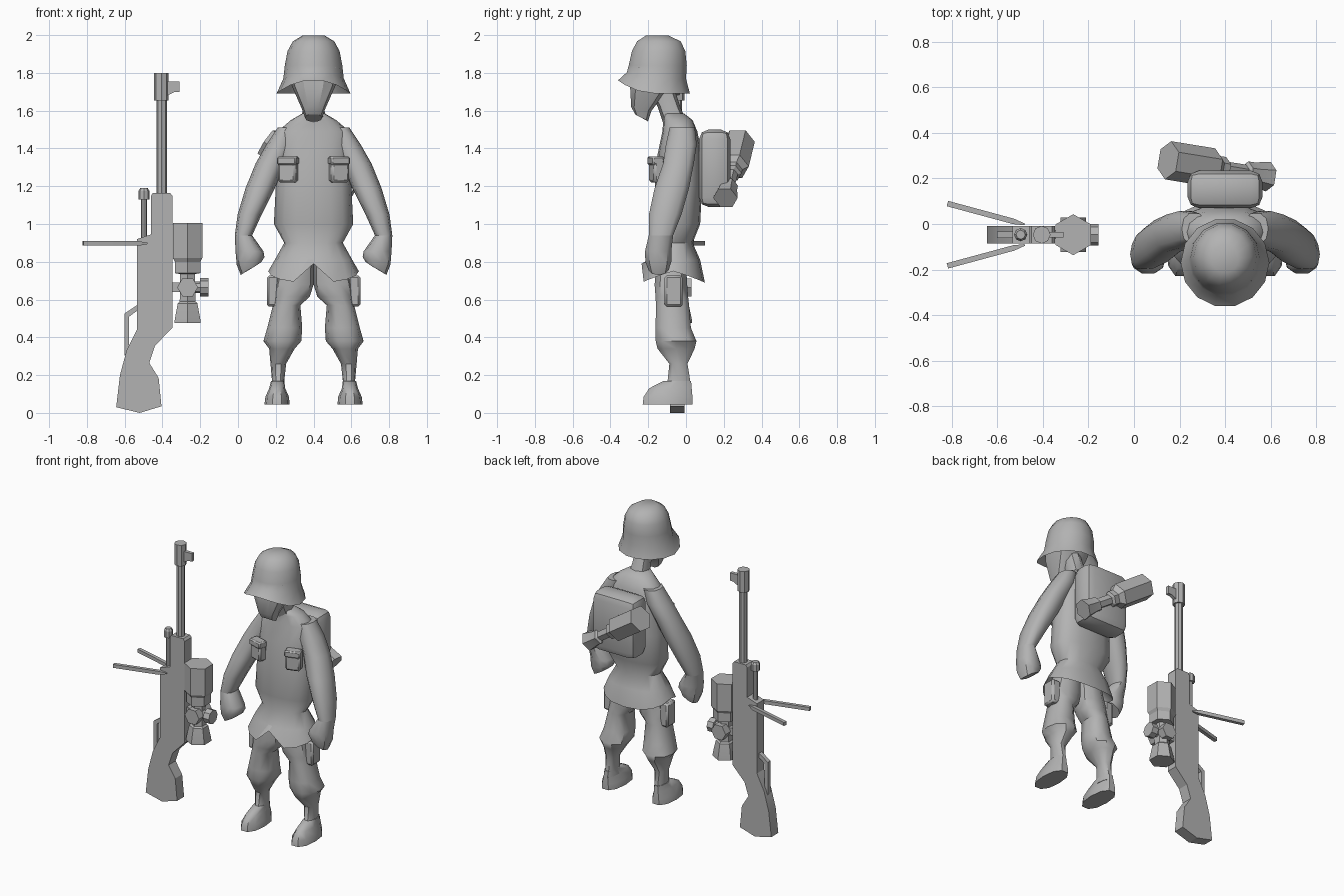
import bpy, bmesh, math
from mathutils import Vector

CX = 0.4      # centre line of the figure
RY = -0.047   # centre plane of the rifle

grey = bpy.data.materials.new("plain grey")
grey.diffuse_color = (0.45, 0.45, 0.45, 1)


def finish(name, bm, angle=35):
    bmesh.ops.recalc_face_normals(bm, faces=bm.faces)
    me = bpy.data.meshes.new(name)
    bm.to_mesh(me)
    bm.free()
    me.materials.append(grey)
    ob = bpy.data.objects.new(name, me)
    bpy.context.collection.objects.link(ob)
    bpy.ops.object.select_all(action='DESELECT')
    ob.select_set(True)
    bpy.context.view_layer.objects.active = ob
    bpy.ops.object.shade_smooth_by_angle(angle=math.radians(angle))
    return ob


def skin(name, rings, angle=35):
    """Bridge a list of equal point rings and cap both ends."""
    bm = bmesh.new()
    vs = [[bm.verts.new(p) for p in r] for r in rings]
    n = len(vs[0])
    for a, b in zip(vs, vs[1:]):
        for i in range(n):
            j = (i + 1) % n
            bm.faces.new((a[i], a[j], b[j], b[i]))
    bm.faces.new(vs[0])
    bm.faces.new(vs[-1])
    return finish(name, bm, angle)


def ring(x0, x1, y0, y1, z, s=1, n=12, p=0.85, zf=None):
    """Rounded ring given by its extents; x is measured from the centre line."""
    pts = []
    for i in range(n):
        a = 2 * math.pi * i / n
        c, d = math.cos(a), math.sin(a)
        c2 = math.copysign(abs(c) ** p, c)
        d2 = math.copysign(abs(d) ** p, d)
        x = (x0 + x1) / 2 + (x1 - x0) / 2 * c2
        y = (y0 + y1) / 2 + (y1 - y0) / 2 * d2
        pts.append((CX + s * x, y, z + (zf(c, d) if zf else 0)))
    return pts


def turned(name, start, direction, profile, n=6, spin=0):
    """Faceted round part: profile of (distance, radius) along an axis."""
    q = Vector(direction).to_track_quat('Z', 'Y')
    rings = []
    for t, r in profile:
        rings.append([Vector(start) + q @ Vector((r * math.cos(spin + 2 * math.pi * i / n),
                                                  r * math.sin(spin + 2 * math.pi * i / n), t))
                      for i in range(n)])
    return skin(name, rings, 25)


def plate(name, outline, y0, y1):
    """Front outline in x, z extruded through y."""
    return skin(name, [[(x, y, z) for x, z in outline] for y in (y0, y1)], 20)


def box(name, centre, size, bevel=0.0, rot=0.0, seg=1):
    bm = bmesh.new()
    bmesh.ops.create_cube(bm, size=1)
    bmesh.ops.scale(bm, vec=size, verts=bm.verts)
    if bevel:
        bmesh.ops.bevel(bm, geom=bm.edges[:], offset=bevel, segments=seg,
                        profile=0.5, affect='EDGES')
    ob = finish(name, bm, 40)
    ob.location = centre
    ob.rotation_euler.z = rot
    return ob


# ---- jacket: flared hem with a slit in front, waist, chest, collar
def hem(c, d):
    return 0.04 if d < -0.99 else -0.06 * abs(d)


jacket = [(0.16, -0.15, 0.0, 0.84, None), (0.24, -0.235, 0.10, 0.75, hem),
          (0.205, -0.20, 0.075, 0.81, None), (0.155, -0.155, 0.035, 0.90, None),
          (0.21, -0.17, 0.075, 1.0, None), (0.20, -0.165, 0.085, 1.2, None),
          (0.19, -0.15, 0.085, 1.37, None), (0.19, -0.125, 0.06, 1.49, None),
          (0.12, -0.12, 0.035, 1.55, None), (0.06, -0.125, -0.01, 1.585, None)]
skin("jacket", [ring(-w, w, a, b, z, n=16, zf=f) for w, a, b, z, f in jacket], 50)

# ---- neck and head
skin("neck", [ring(-w, w, a, b, z, n=8) for w, a, b, z in
              [(0.075, -0.11, 0.02, 1.5), (0.055, -0.15, -0.03, 1.62), (0.05, -0.21, -0.07, 1.74)]])
skin("head", [ring(-w, w, a, b, z, n=10, p=0.7, zf=lambda c, d, k=k: -k * d) for w, a, b, z, k in
              [(0.045, -0.27, -0.2, 1.562, 0.02), (0.062, -0.292, -0.18, 1.61, 0.01),
               (0.115, -0.30, -0.08, 1.73, 0), (0.135, -0.29, -0.03, 1.83, 0)]], 30)

# ---- helmet: brim raised at the front
helmet = [(0.135, -0.28, -0.02, 1.80, 0), (0.195, -0.365, 0.025, 1.692, 0.072),
          (0.16, -0.317, 0.004, 1.77, 0.035), (0.152, -0.307, 0.008, 1.84, 0),
          (0.138, -0.29, 0.0, 1.915, 0), (0.11, -0.262, -0.025, 1.967, 0),
          (0.06, -0.215, -0.09, 1.997, 0)]
skin("helmet", [ring(-w, w, a, b, z, n=14, p=1, zf=lambda c, d, k=k: k * max(0, -d) ** 2)
                for w, a, b, z, k in helmet], 40)

# ---- arms, legs, feet and pockets on both sides
arm = [(0.08, 0.19, -0.09, 0.05, 1.51), (0.10, 0.25, -0.11, 0.06, 1.42),
       (0.15, 0.307, -0.125, 0.045, 1.32), (0.205, 0.36, -0.17, 0.02, 1.19),
       (0.275, 0.402, -0.2, -0.02, 1.05), (0.325, 0.417, -0.2, -0.065, 0.94)]
hand = [(0.325, 0.417, -0.2, -0.065, 0.94, 0), (0.265, 0.413, -0.22, -0.075, 0.855, 0),
        (0.26, 0.407, -0.218, -0.075, 0.805, 0.02), (0.275, 0.385, -0.2, -0.09, 0.765, 0.035)]
leg = [(0.0, 0.16, -0.155, 0.0, 0.84), (0.0, 0.205, -0.17, 0.01, 0.68),
       (0.02, 0.21, -0.165, 0.015, 0.615), (0.07, 0.215, -0.163, 0.02, 0.57),
       (0.06, 0.245, -0.165, 0.03, 0.45), (0.065, 0.265, -0.165, 0.06, 0.38),
       (0.1, 0.235, -0.155, 0.05, 0.34), (0.145, 0.228, -0.09, 0.01, 0.26),
       (0.155, 0.22, -0.1, 0.025, 0.17), (0.15, 0.225, -0.13, 0.03, 0.13)]
foot = [(0.155, 0.225, -0.12, 0.03, 0.17), (0.15, 0.235, -0.2, 0.035, 0.13),
        (0.13, 0.255, -0.23, 0.04, 0.085), (0.127, 0.26, -0.235, 0.04, 0.045)]
for s, side in ((1, "left"), (-1, "right")):
    skin(side + "_sleeve", [ring(*r, s=s, n=10) for r in arm], 50)
    skin(side + "_hand", [ring(*r[:5], s=s, n=10, zf=lambda c, d, k=r[5]: -k * c)
                          for r in hand], 40)
    skin(side + "_trouser_leg", [ring(*r, s=s, n=10) for r in leg], 40)
    skin(side + "_boot", [ring(*r, s=s, n=10) for r in foot], 50)
    box(side + "_chest_pocket", (CX + s * 0.135, -0.155, 1.28), (0.10, 0.06, 0.12), 0.012, s * 0.3)
    box(side + "_pocket_flap", (CX + s * 0.135, -0.16, 1.335), (0.105, 0.065, 0.045), 0.008, s * 0.3)
    box(side + "_leg_pocket", (CX + s * 0.215, -0.065, 0.645), (0.065, 0.095, 0.165), 0.012)

# ---- backpack and the device slung across it
box("backpack", (CX, 0.152, 1.295), (0.33, 0.165, 0.41), 0.05, seg=2)
turned("back_device", (0.15, 0.28, 1.435), (0.43, -0.07, -0.29),
       [(0, 0.085), (0.235, 0.085), (0.265, 0.055), (0.30, 0.055), (0.31, 0.036),
        (0.41, 0.036), (0.42, 0.052), (0.455, 0.052), (0.535, 0.066)])

# ---- rifle stock, standing upright on its butt
stock = [(-0.45, 1.165), (-0.36, 1.165), (-0.348, 1.15), (-0.348, 0.45), (-0.44, 0.355),
         (-0.47, 0.265), (-0.42, 0.185), (-0.405, 0.035), (-0.52, 0.0), (-0.645, 0.03),
         (-0.625, 0.2), (-0.59, 0.33), (-0.535, 0.44), (-0.535, 0.92), (-0.46, 0.945),
         (-0.46, 1.15)]
plate("rifle_stock", stock, RY - 0.038, RY + 0.038)

# ---- barrel, muzzle and front sight
UP = (0, 0, 1)
turned("barrel", (-0.404, RY, 1.15), UP, [(0, 0.027), (0.52, 0.027)], 8)
turned("muzzle", (-0.406, RY, 1.655), UP, [(0, 0.039), (0.145, 0.039)], 8)
plate("front_sight", [(-0.375, 1.755), (-0.31, 1.755), (-0.31, 1.70), (-0.335, 1.70),
                      (-0.375, 1.68)], RY - 0.012, RY + 0.012)

# ---- gas rod, bipod and trigger guard
turned("side_rod", (-0.498, RY, 0.9), UP,
       [(0, 0.016), (0.23, 0.016), (0.23, 0.029), (0.275, 0.029), (0.29, 0.02)], 8)
for s, side in ((1, "back"), (-1, "front")):
    a = Vector((-0.48, RY + s * 0.045, 0.897))
    d = Vector((-0.82, RY + s * 0.137, 0.897)) - a
    turned(side + "_bipod_leg", a, d, [(0, 0.005), (0.05, 0.017), (d.length, 0.017)], 4, math.pi / 4)
plate("trigger_guard", [(-0.535, 0.57), (-0.602, 0.525), (-0.602, 0.30), (-0.576, 0.33),
                        (-0.576, 0.51), (-0.535, 0.54)], RY - 0.015, RY + 0.015)

# ---- telescopic sight with turret knobs
SX = -0.267
turned("scope", (SX, RY, 0.475), UP,
       [(0, 0.08), (0.02, 0.078), (0.105, 0.06), (0.115, 0.048), (0.26, 0.045), (0.265, 0.078),
        (0.325, 0.078), (0.345, 0.09), (0.53, 0.09)], 6, math.pi / 2)
turned("scope_turret", (SX, RY - 0.075, 0.665), (0, 1, 0), [(0, 0.055), (0.15, 0.055)], 6, 0)
turned("side_knob_stem", (SX, RY, 0.665), (1, 0, 0), [(0, 0.03), (0.07, 0.03)], 8)
turned("side_knob", (SX + 0.065, RY, 0.665), (1, 0, 0), [(0, 0.048), (0.045, 0.048)], 8)
box("scope_mount", (-0.33, RY, 0.665), (0.09, 0.04, 0.05))
